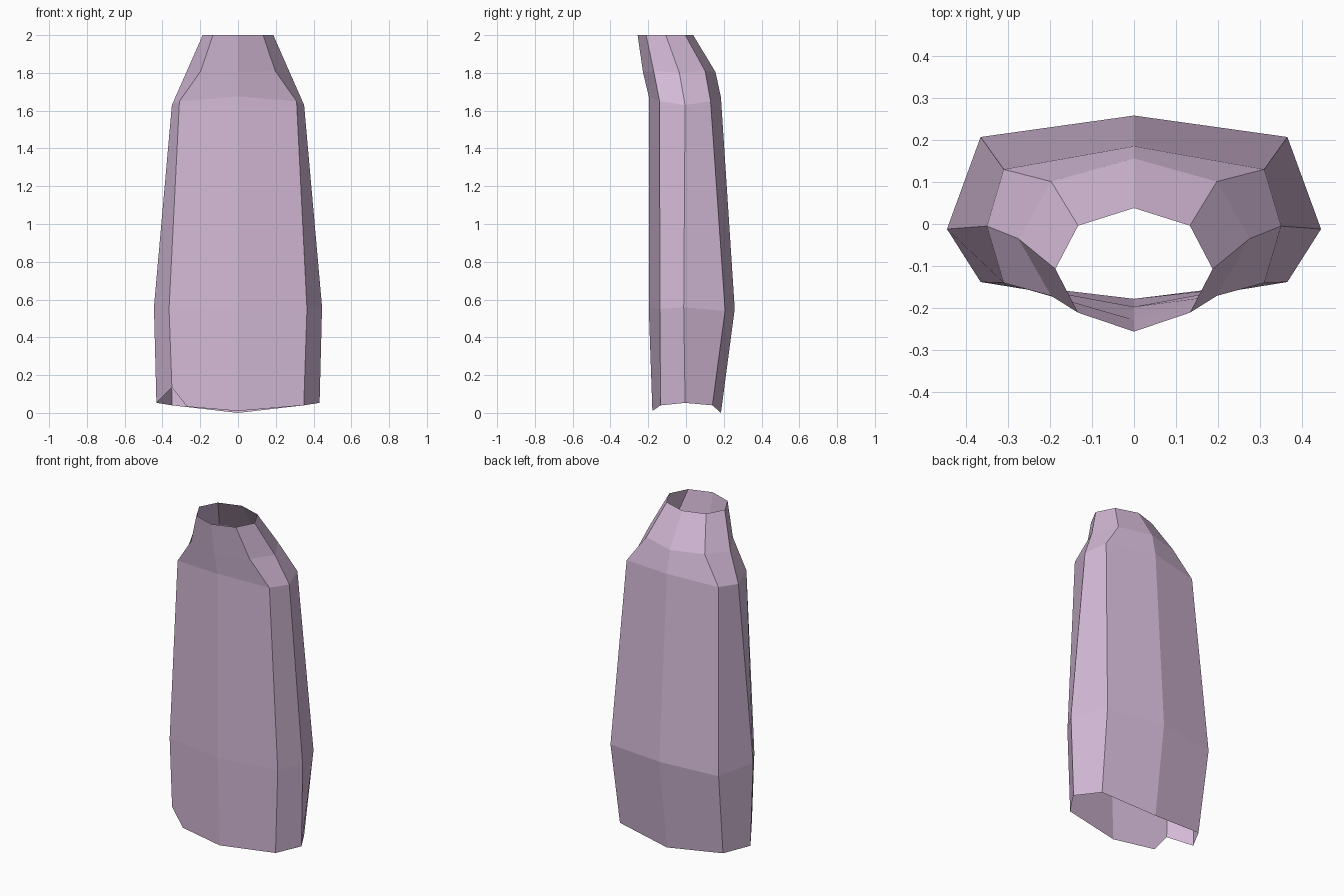
import bpy
import bmesh

if "Cube" in bpy.data.objects:
    bpy.data.objects.remove(bpy.data.objects["Cube"])

# Right half of each ring, from front centre round to back centre: (x, y, z)
RINGS = [
    # hem
    [(0, -0.178, 0.01), (0.348, -0.135, 0.04), (0.432, -0.005, 0.053),
     (0.348, 0.14, 0.04), (0, 0.185, 0.0)],
    # widest part
    [(0, -0.197, 0.555), (0.365, -0.138, 0.55), (0.445, -0.012, 0.56),
     (0.365, 0.207, 0.54), (0, 0.258, 0.55)],
    # shoulder
    [(0, -0.197, 1.675), (0.31, -0.14, 1.65), (0.35, -0.005, 1.63),
     (0.31, 0.13, 1.65), (0, 0.185, 1.67)],
    # upper shoulder
    [(0, -0.228, 1.805), (0.197, -0.171, 1.81), (0.275, -0.035, 1.80),
     (0.197, 0.101, 1.81), (0, 0.156, 1.805)],
    # neck opening
    [(0, -0.256, 2.0), (0.133, -0.211, 2.0), (0.187, -0.107, 2.0),
     (0.133, -0.004, 2.0), (0, 0.038, 2.0)],
]

bm = bmesh.new()

# Mirror every half ring into a full eight-sided loop
loops = []
for half in RINGS:
    left = [(-x, y, z) for x, y, z in reversed(half[1:-1])]
    loops.append([bm.verts.new(p) for p in half + left])

# Skin the loops into an open shell
front_left = None
for lower, upper in zip(loops, loops[1:]):
    for i in range(8):
        j = (i + 1) % 8
        face = bm.faces.new((lower[i], lower[j], upper[j], upper[i]))
        if lower is loops[0] and i == 7:
            front_left = face

# Notch in the front left hem: raise the corner and add a point beside it
corner, centre = loops[0][7], loops[0][0]
bm.faces.remove(front_left)
corner.co = (-0.35, -0.136, 0.135)
side_point = bm.verts.new((-0.27, -0.146, 0.033))
bm.faces.new((corner, side_point, centre, loops[1][0], loops[1][7]))

mesh = bpy.data.meshes.new("garment_shell")
bm.to_mesh(mesh)
bm.free()

# Single mauve cloth colour
mauve = bpy.data.materials.new("pale mauve")
mauve.diffuse_color = (0.66, 0.49, 0.68, 1)
mauve.use_nodes = True
mauve.node_tree.nodes["Principled BSDF"].inputs["Base Color"].default_value = mauve.diffuse_color
mesh.materials.append(mauve)

shell = bpy.data.objects.new("garment_shell", mesh)
bpy.context.collection.objects.link(shell)
